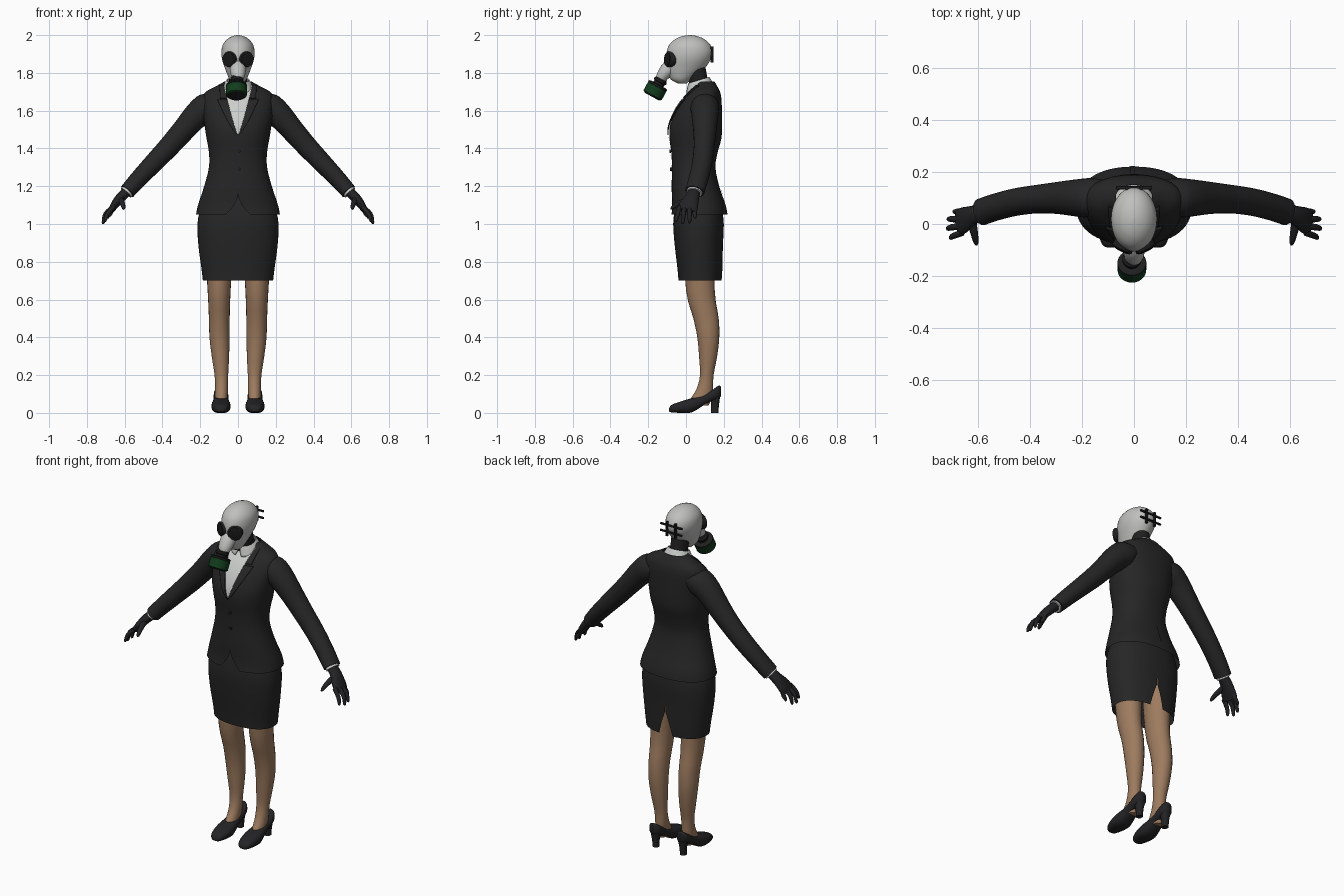
import bpy, bmesh, math
from mathutils import Vector

if "Cube" in bpy.data.objects:
    bpy.data.objects.remove(bpy.data.objects["Cube"])


def material(name, r, g, b):
    m = bpy.data.materials.new(name)
    m.use_nodes = True
    m.diffuse_color = (r, g, b, 1)
    m.node_tree.nodes["Principled BSDF"].inputs["Base Color"].default_value = (r, g, b, 1)
    return m


SUIT = material("charcoal suit", .019, .019, .02)
SHIRT = material("pale shirt", .6, .62, .6)
MASK = material("pale grey mask", .52, .53, .51)
SKIN = material("tan stocking", .34, .2, .115)
RUBBER = material("black rubber", .014, .014, .015)
LENS = material("dark lens", .008, .008, .009)
GLOVE = material("black glove", .016, .016, .018)
SHOE = material("black shoe", .017, .017, .019)
GREEN = material("dark green filter", .006, .045, .012)
made = []


def dense(rows, k=3):
    """Smooth in-between rows along a spline."""
    out = []
    for i in range(len(rows) - 1):
        a, b, c, d = (rows[max(0, min(len(rows) - 1, i + j))] for j in (-1, 0, 1, 2))
        for s in range(k):
            t = s / k
            out.append([q + .5 * t * (r - p + t * (2 * p - 5 * q + 4 * r - e + t * (3 * (q - r) + e - p)))
                        for p, q, r, e in zip(a, b, c, d)])
    return out + [list(rows[-1])]


def ring(c, u, v, n=28, power=2, start=0, gap=None):
    pts = []
    for i in range(n):
        if gap is None:
            a = start + math.tau * i / n
        else:
            a = start + gap + (math.tau - 2 * gap) * i / (n - 1)
        x, y = (math.copysign(abs(f(a)) ** (2 / power), f(a)) for f in (math.cos, math.sin))
        pts.append(Vector(c) + Vector(u) * x + Vector(v) * y)
    return pts


def loft(name, rings, mat, wrap=True, caps=True, thick=0):
    bm = bmesh.new()
    vs = [[bm.verts.new(p) for p in r] for r in rings]
    n = len(vs[0])
    for a, b in zip(vs, vs[1:]):
        for i in range(n if wrap else n - 1):
            j = (i + 1) % n
            bm.faces.new((a[i], a[j], b[j], b[i]))
    if caps:
        bm.faces.new(vs[0])
        bm.faces.new(vs[-1])
    bmesh.ops.remove_doubles(bm, verts=bm.verts, dist=1e-5)
    bmesh.ops.recalc_face_normals(bm, faces=bm.faces)
    me = bpy.data.meshes.new(name)
    bm.to_mesh(me)
    bm.free()
    me.materials.append(mat)
    ob = bpy.data.objects.new(name, me)
    bpy.context.collection.objects.link(ob)
    if thick:
        ob.modifiers.new("thickness", "SOLIDIFY").thickness = thick
    made.append(ob)
    return ob


def body(name, rows, mat, power=2, gap=None, start=0, tilt=0, caps=False, n=40, k=3, thick=0):
    """Stack of level rings; rows are z, x, y, half width, half depth."""
    rings = [ring((x, y, z), (rx, 0, 0), (0, ry, tilt * ry), n, power, start, gap and gap(z))
             for z, x, y, rx, ry in dense(rows, k)]
    loft(name, rings, mat, gap is None, caps, thick)


def tube(name, rows, mat, n=16, k=3, ref=(0, 1, 0)):
    """Round sections across a path; rows are x, y, z and two radii."""
    rows = dense(rows, k)
    pts = [Vector(r[:3]) for r in rows]
    rings = []
    for i, r in enumerate(rows):
        t = (pts[min(i + 1, len(pts) - 1)] - pts[max(i - 1, 0)]).normalized()
        u = (Vector(ref) - t * t.dot(Vector(ref))).normalized()
        rings.append(ring(pts[i], u * r[3], t.cross(u) * r[4], n))
    loft(name, rings, mat)


# Jacket, open below the last button
JACKET = [(1.05, 0, .07, .222, .15), (1.1, 0, .068, .212, .142), (1.2, 0, .05, .179, .126),
          (1.3, 0, .041, .154, .115), (1.38, 0, .045, .154, .123), (1.45, 0, .05, .166, .137),
          (1.52, 0, .053, .177, .138), (1.6, 0, .068, .188, .122), (1.66, 0, .086, .19, .102),
          (1.7, 0, .1, .17, .08), (1.73, 0, .105, .115, .06), (1.755, 0, .1, .07, .05)]
POWER = 2.25
body("jacket", JACKET, SUIT, POWER, lambda z: .25 * (max(0, 1.16 - z) / .11) ** 2, -math.pi / 2, n=56)
FIT = dense(JACKET)


def on_jacket(x, z, side, off):
    for a, b in zip(FIT, FIT[1:]):
        if a[0] <= z <= b[0]:
            t = (z - a[0]) / (b[0] - a[0])
            _, _, cy, rx, ry = (p + t * (q - p) for p, q in zip(a, b))
            curve = max(0, 1 - abs(x / rx) ** POWER) ** (1 / POWER)
            return Vector((x, cy + side * (ry * curve + off), z))


def patch(name, z0, z1, inner, outer, off, mat, side=-1, steps=18, thick=0):
    rows = []
    for i in range(steps + 1):
        z = z0 + (z1 - z0) * i / steps
        a, b = inner(z), outer(z)
        rows.append([on_jacket(a + (b - a) * j / 8, z, side, off) for j in range(9)])
    loft(name, rows, mat, False, False, thick)


# Shirt front, lapels and jacket details
def vee(z):
    return .072 * max(0, (z - 1.47) / .25) ** .85


patch("shirt_front", 1.47, 1.735, lambda z: -vee(z), vee, .005, SHIRT)
patch("shirt_placket", 1.49, 1.72, lambda z: -.006, lambda z: .006, .009, SHIRT)
for s, side in ((1, "left"), (-1, "right")):
    patch(side + "_lapel", 1.47, 1.66, lambda z: s * vee(z),
          lambda z: s * (vee(z) + .003 + .05 * ((z - 1.47) / .19) ** .7), .011, SUIT, thick=.006)
    patch(side + "_jacket_collar", 1.668, 1.735, lambda z: s * vee(z),
          lambda z: s * (vee(z) + .036 - .2 * (z - 1.668)), .011, SUIT, thick=.006)
patch("jacket_front_edge", 1.17, 1.47, lambda z: -.012, lambda z: .008, .004, SUIT)
patch("jacket_back_vent", 1.055, 1.22, lambda z: -.014, lambda z: .004, .004, SUIT, side=1)
for i, z in enumerate((1.385, 1.29)):
    p = on_jacket(.004, z, -1, .004)
    tube(f"button_{i + 1}", [(p.x, p.y + d, z, .009, .009) for d in (.004, -.006)], RUBBER, 12, 1, (1, 0, 0))

# Shirt collar and neck
body("shirt_collar", [(1.712, 0, .075, .086, .076), (1.745, 0, .07, .07, .063), (1.762, 0, .068, .06, .056)],
     SHIRT, gap=lambda z: .12 + 5 * max(0, 1.735 - z), start=-math.pi / 2, tilt=.3, thick=.005)
tube("neck", [(0, .075, 1.68, .052, .05), (0, .065, 1.76, .05, .047), (0, .045, 1.84, .055, .05)], RUBBER, 24)

# Skirt with a slit at the back
body("skirt", [(.70, 0, .075, .186, .115), (.76, 0, .074, .193, .119), (.88, 0, .068, .209, .127),
               (1.0, 0, .066, .215, .134), (1.09, 0, .065, .195, .122), (1.14, 0, .06, .17, .105)],
     SUIT, 2.3, lambda z: .19 * max(0, .84 - z) / .14, math.pi / 2, n=56)

# Mask head with snout
body("mask_head", [(1.745, 0, -.02, .025, .025), (1.765, 0, -.025, .045, .055), (1.8, 0, -.012, .06, .085),
                   (1.83, 0, 0, .071, .104), (1.87, 0, .012, .084, .118), (1.91, 0, .019, .088, .122),
                   (1.95, 0, .02, .08, .108), (1.98, 0, .02, .055, .075), (1.995, 0, .02, .027, .037),
                   (2, 0, .02, .003, .004)], MASK, caps=True, n=36)
tube("mask_snout", [(0, -.05, 1.86, .03, .03), (0, -.09, 1.825, .042, .04), (0, -.12, 1.79, .038, .034),
                    (0, -.133, 1.768, .03, .028)], MASK, 20, ref=(1, 0, 0))

# Breathing filter on a ribbed connector
AXIS = Vector((0, -.48, -.88)).normalized()
TOP = Vector((-.008, -.148, 1.735))


def canister(name, spans, mat):
    tube(name, [(*(TOP + AXIS * d), r, r) for d, r in spans], mat, 28, 1, (1, 0, 0))


canister("filter_connector", [(-.055, .027), (-.035, .03), (-.03, .036), (-.02, .036), (-.015, .03), (.005, .03)], RUBBER)
canister("filter_canister", [(.005, .049), (.01, .055), (.06, .055), (.064, .05)], GREEN)
canister("filter_top_rim", [(-.004, .045), (0, .055), (.008, .056), (.009, .05)], RUBBER)
canister("filter_face", [(.06, .046), (.067, .046), (.069, .04)], RUBBER)

# Head straps
for i, z in enumerate((1.92, 1.88)):
    tube(f"strap_bar_{i + 1}", [(x, .139, z, .007, .006) for x in (-.07, 0, .07)], RUBBER, 8, 1)
for s, side in ((1, "left"), (-1, "right")):
    tube(side + "_strap_buckle", [(s * .028, .138, z, .008, .007) for z in (1.855, 1.94)], RUBBER, 8, 1)

    # Eye pieces
    out = Vector((s * .47, -.88, .05)).normalized()
    eye = Vector((s * .043, -.088, 1.872))
    tube(side + "_eye_rim", [(*(eye + out * d), r, r) for d, r in
                             ((-.025, .041), (.008, .041), (.013, .037))], RUBBER, 24, 1, (0, 0, 1))
    tube(side + "_eye_lens", [(*(eye + out * d), r, r) for d, r in
                              ((.005, .032), (.015, .032), (.018, .02))], LENS, 24, 1, (0, 0, 1))

    # Sleeve and cuff
    tube(side + "_sleeve", [(s * x, y, z, a, b) for x, y, z, a, b in (
        (.12, .1, 1.635, .07, .055), (.165, .1, 1.615, .076, .078), (.215, .1, 1.58, .072, .07),
        (.29, .1, 1.495, .062, .061), (.365, .096, 1.41, .055, .056), (.45, .085, 1.32, .053, .051),
        (.53, .065, 1.235, .052, .046), (.586, .046, 1.172, .052, .042))], SUIT, 24)
    tube(side + "_shirt_cuff", [(s * .57, .05, 1.19, .043, .036), (s * .593, .044, 1.165, .042, .035)], SHIRT, 20, 1)

    # Gloved hand
    tube(side + "_palm", [(s * x, y, z, a, b) for x, y, z, a, b in (
        (.58, .046, 1.178, .031, .026), (.622, .032, 1.14, .038, .026), (.655, .014, 1.098, .051, .021),
        (.672, .006, 1.07, .05, .016))], GLOVE)
    tips = {"little": (.688, .05, 1.03), "ring": (.71, .02, 1.005), "middle": (.713, -.018, 1), "index": (.702, -.055, 1.012)}
    for i, (finger, (x, y, z)) in enumerate(tips.items()):
        root = .044 - i * .026
        tube(f"{side}_{finger}_finger", [(s * .66, root, 1.09, .013, .013), (s * (x - .012), (root + y) / 2, 1.055, .012, .012),
             (s * x, y * .95, z + .01, .009, .009), (s * x, y, z, .004, .004)], GLOVE, 10)
    tube(side + "_thumb", [(s * .622, .008, 1.13, .018, .016), (s * .612, -.04, 1.108, .014, .013),
                           (s * .606, -.07, 1.087, .01, .01), (s * .604, -.08, 1.078, .004, .004)], GLOVE, 10, ref=(1, 0, 0))

    # Leg and foot
    body(side + "_leg", [(z, s * x, y, a, b) for z, x, y, a, b in (
        (.04, .088, .06, .03, .06), (.08, .088, .082, .033, .055), (.13, .087, .1, .034, .043),
        (.2, .088, .11, .036, .036), (.3, .093, .117, .046, .048), (.4, .098, .118, .053, .058),
        (.5, .099, .106, .055, .067), (.65, .1, .076, .061, .076), (.95, .1, .07, .08, .085))],
        SKIN, caps=True, n=24)

    # High-heeled shoe
    shoe = [(-.09, .008, .024, .014), (-.077, .003, .042, .033), (-.03, 0, .06, .048), (.02, 0, .075, .05),
            (.06, .018, .086, .043), (.1, .045, .1, .039), (.14, .063, .122, .039), (.172, .075, .144, .031),
            (.186, .09, .138, .012)]
    loft(side + "_shoe", [ring((s * .09, y, (lo + hi) / 2), (w, 0, 0), (0, 0, (hi - lo) / 2), 20, 2.6)
                          for y, lo, hi, w in dense(shoe)], SHOE)
    body(side + "_heel", [(0, s * .09, .152, .017, .019), (.045, s * .09, .154, .019, .021),
                          (.1, s * .09, .153, .032, .029)], SHOE, 2.6, caps=True, n=16)

# Smooth shading with crisp edges
for ob in made:
    ob.select_set(True)
bpy.context.view_layer.objects.active = made[0]
bpy.ops.object.shade_smooth_by_angle(angle=math.radians(42))
